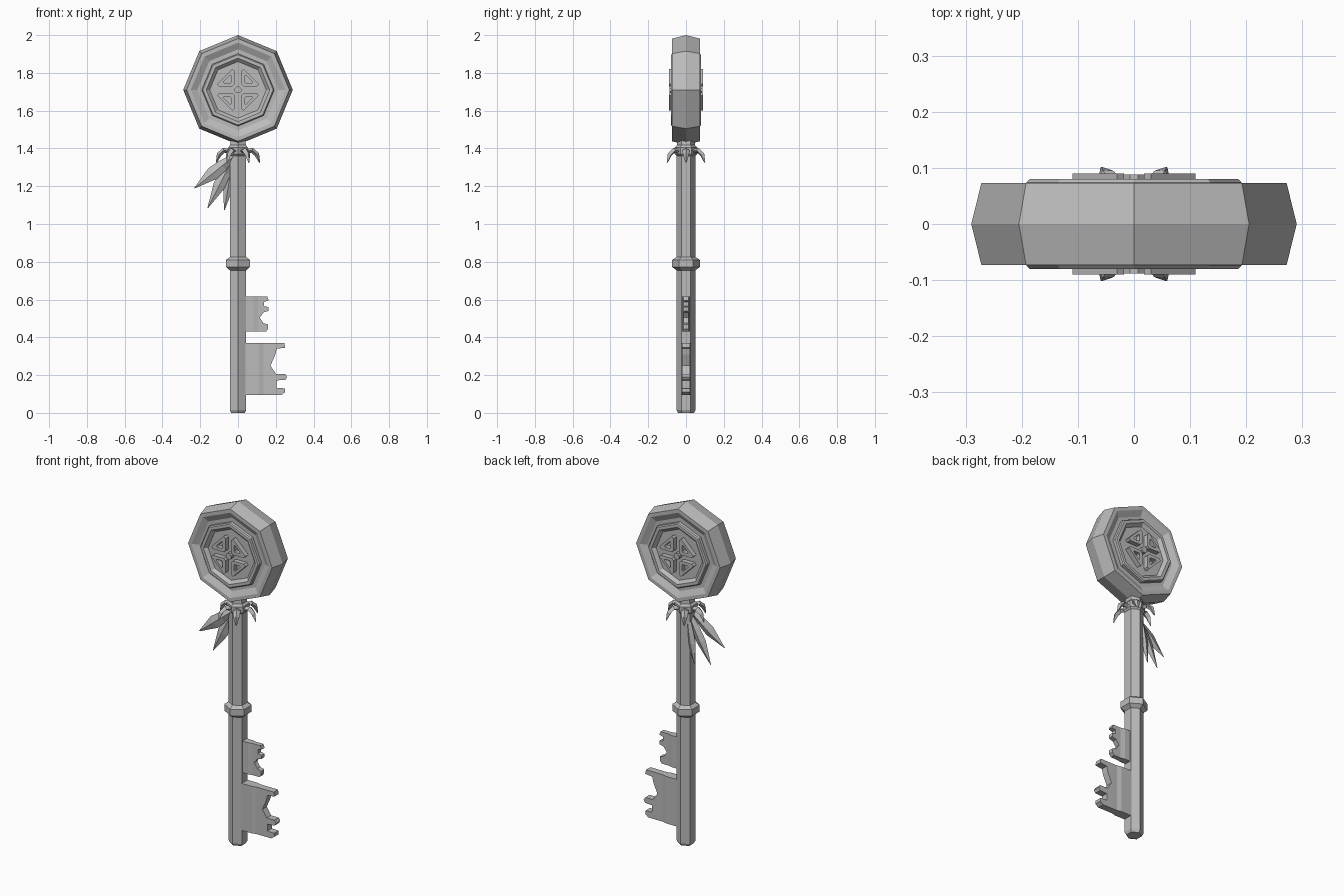
import bpy, bmesh, math
from mathutils import Vector, Matrix

if "Cube" in bpy.data.objects:
    bpy.data.objects.remove(bpy.data.objects["Cube"])

metal = bpy.data.materials.new("grey metal")
metal.use_nodes = True
GREY = (0.5, 0.5, 0.5, 1)
metal.diffuse_color = GREY
metal.node_tree.nodes["Principled BSDF"].inputs["Base Color"].default_value = GREY


def finish(name, bm):
    bmesh.ops.recalc_face_normals(bm, faces=bm.faces[:])
    mesh = bpy.data.meshes.new(name)
    bm.to_mesh(mesh)
    bm.free()
    mesh.materials.append(metal)
    obj = bpy.data.objects.new(name, mesh)
    bpy.context.collection.objects.link(obj)
    return obj


def skin(bm, rings, caps=True):
    """Join successive rings of points with quads."""
    rings = [[bm.verts.new(p) for p in ring] for ring in rings]
    for a, b in zip(rings, rings[1:]):
        for i in range(len(a)):
            j = (i + 1) % len(a)
            bm.faces.new((a[i], a[j], b[j], b[i]))
    if caps:
        bm.faces.new(rings[0])
        bm.faces.new(rings[-1])
    return rings


def lathe(name, profile, sides, phase=0.0, matrix=Matrix()):
    bm = bmesh.new()
    angles = [phase + math.tau * i / sides for i in range(sides)]
    skin(bm, [[matrix @ Vector((r * math.cos(a), r * math.sin(a), h))
               for a in angles] for r, h in profile])
    return finish(name, bm)


def blade(name, path, side, widths, thick):
    """Tapering spike with a diamond cross-section."""
    bm = bmesh.new()
    rings = []
    for i, p in enumerate(path):
        tangent = (path[min(i + 1, len(path) - 1)] - path[max(i - 1, 0)]).normalized()
        n = tangent.cross(side).normalized() * min(thick, widths[i])
        s = side * widths[i]
        rings.append([p + s, p + n, p - s, p - n])
    skin(bm, rings)
    return finish(name, bm)


def plate(name, outline, half):
    """Outline in the front plane, thickened along y."""
    bm = bmesh.new()
    skin(bm, [[(x, y, z) for x, z in outline] for y in (-half, half)])
    return finish(name, bm)


# Octagonal head with a stepped recess on both faces
HEAD_Z = 1.71
half = [(0.29, 0), (0.272, 0.073), (0.25, 0.073), (0.215, 0.055), (0.192, 0.055),
        (0.192, 0.074), (0.186, 0.08), (0.168, 0.08), (0.15, 0.062)]
profile = [(r, -h) for r, h in reversed(half[1:])] + half
to_front = Matrix.Translation((0, 0, HEAD_Z)) @ Matrix.Rotation(math.pi / 2, 4, 'X')
lathe("head", profile, 8, 0, to_front)

# Emblem: four pierced triangles and a hub on each face
tri = [(0.018, 0.03), (0.03, 0.018), (0.1, 0.018), (0.11, 0.03), (0.03, 0.11), (0.018, 0.1)]
cx = sum(p[0] for p in tri) / 6
hole = [(cx + (x - cx) * 0.45, cx + (z - cx) * 0.45) for x, z in tri]
for face, fy in (("front", -1), ("back", 1)):
    bm = bmesh.new()
    for sx in (-1, 1):
        for sz in (-1, 1):
            def ring(pts, y):
                return [(sx * x, fy * y, HEAD_Z + sz * z) for x, z in pts]
            skin(bm, [ring(tri, 0.055), ring(tri, 0.09), ring(hole, 0.09),
                      ring(hole, 0.055)], caps=False)
    finish(face + "_emblem", bm)
    lathe(face + "_hub", [(0.019, 0.055 * -fy), (0.019, 0.088 * -fy)], 8,
          math.pi / 8, to_front)

# Six-sided shaft, middle band and upper collar
HEX = math.pi / 6
lathe("shaft", [(0.042, 0), (0.05, 0.015), (0.05, 1.39), (0.045, 1.46)], 6, HEX)
lathe("middle_band", [(0.05, 0.755), (0.073, 0.772), (0.073, 0.81), (0.05, 0.825)], 6, HEX)
lathe("upper_collar", [(0.05, 1.36), (0.06, 1.37), (0.06, 1.405), (0.046, 1.42)], 6, HEX)

# Ring of drooping claws
UP = Vector((0, 0, 1))
for i in range(6):
    out = Vector((math.cos(i * math.pi / 3), math.sin(i * math.pi / 3), 0))
    path = [out * r + UP * z for r, z in
            ((0.04, 1.385), (0.075, 1.39), (0.1, 1.368), (0.115, 1.325))]
    blade(f"claw_{i + 1}", path, UP.cross(out), (0.018, 0.02, 0.016, 0.003), 0.013)

# Three hanging leaves on the right
for i, (base, tip, width) in enumerate((
        ((-0.02, -0.022, 1.36), (-0.23, -0.03, 1.19), 0.036),
        ((-0.025, 0.0, 1.35), (-0.16, 0.0, 1.085), 0.032),
        ((-0.03, 0.02, 1.33), (-0.072, 0.025, 1.075), 0.026))):
    a, b = Vector(base), Vector(tip)
    side = (b - a).cross(Vector((0, 1, 0))).normalized()
    path = [a.lerp(b, t) for t in (0, 0.3, 0.55, 1)]
    blade(f"leaf_{i + 1}", path, side, (0.012, width * 0.85, width, 0.002), 0.014)

# Toothed bits on the left, each with a thicker root
large = [(0.03, 0.37), (0.245, 0.37), (0.25, 0.345), (0.205, 0.34), (0.198, 0.31),
         (0.172, 0.25), (0.2, 0.207), (0.25, 0.207), (0.26, 0.19), (0.25, 0.175),
         (0.205, 0.172), (0.205, 0.132), (0.248, 0.13), (0.25, 0.11), (0.23, 0.095),
         (0.03, 0.095)]
small = [(0.03, 0.615), (0.155, 0.615), (0.163, 0.595), (0.138, 0.588), (0.138, 0.565),
         (0.162, 0.56), (0.162, 0.54), (0.135, 0.532), (0.115, 0.505), (0.135, 0.475),
         (0.16, 0.468), (0.16, 0.445), (0.148, 0.43), (0.03, 0.43)]
for name, outline, thin, thick, step in (("large", large, 0.02, 0.027, 0.11),
                                         ("small", small, 0.014, 0.02, 0.08)):
    plate(name + "_bit", outline, thin)
    section = [(0.03, -thick), (step, -thick), (step + 0.025, -thin),
               (step + 0.025, thin), (step, thick), (0.03, thick)]
    bm = bmesh.new()
    skin(bm, [[(x, y, z) for x, y in section] for z in (outline[-1][1], outline[0][1])])
    finish(name + "_bit_root", bm)
